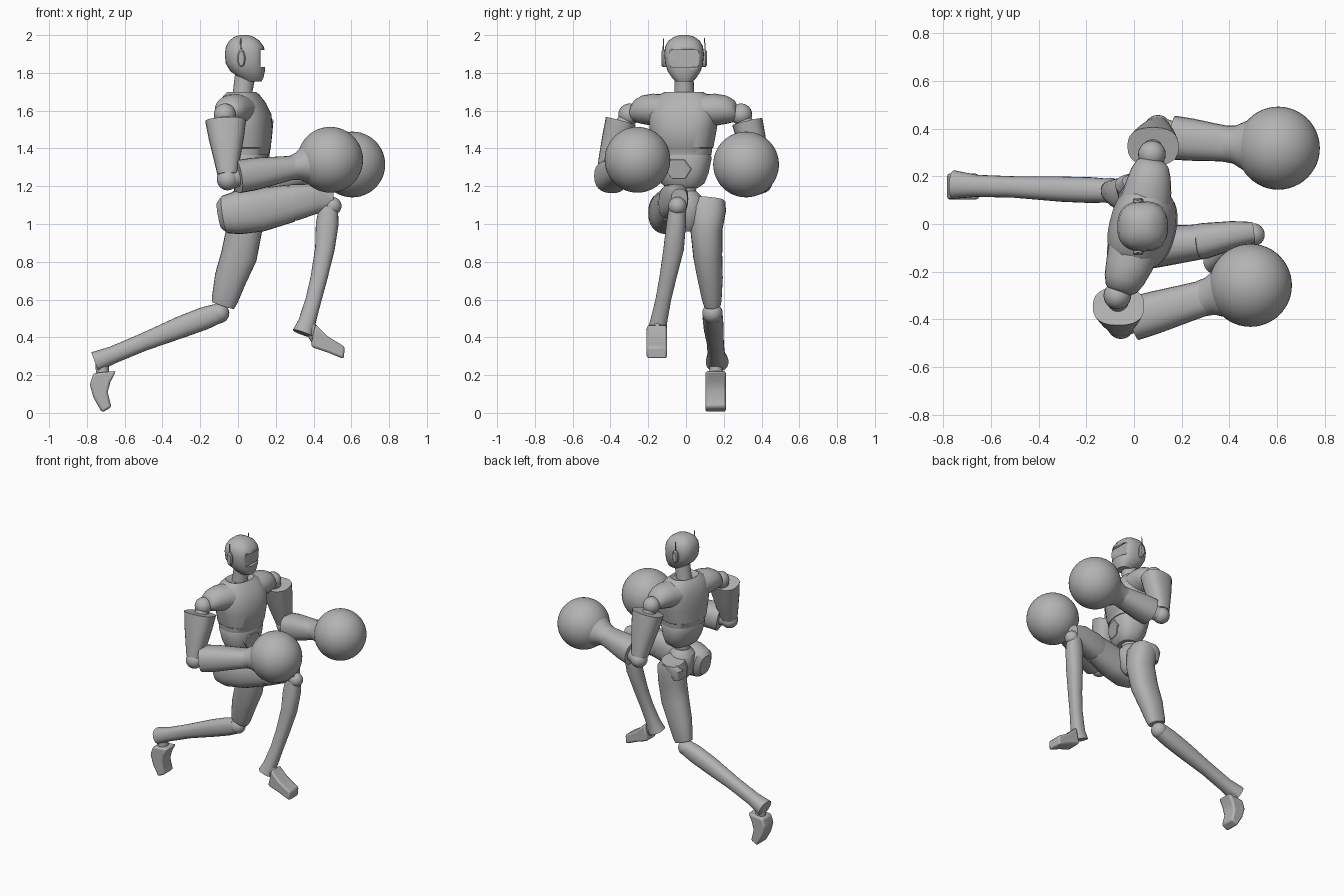
import bpy, bmesh, math
from mathutils import Vector, Matrix

if "Cube" in bpy.data.objects:
    bpy.data.objects.remove(bpy.data.objects["Cube"], do_unlink=True)

grey = bpy.data.materials.new("plain grey")
grey.use_nodes = True
grey.diffuse_color = (0.45, 0.45, 0.45, 1)
bsdf = next(n for n in grey.node_tree.nodes if n.type == 'BSDF_PRINCIPLED')
bsdf.inputs["Base Color"].default_value = grey.diffuse_color


def finish(name, bm, matrix=None, angle=35):
    bmesh.ops.recalc_face_normals(bm, faces=bm.faces)
    mesh = bpy.data.meshes.new(name)
    bm.to_mesh(mesh)
    bm.free()
    if matrix:
        mesh.transform(matrix)
    mesh.materials.append(grey)
    obj = bpy.data.objects.new(name, mesh)
    bpy.context.collection.objects.link(obj)
    bpy.ops.object.select_all(action='DESELECT')
    obj.select_set(True)
    bpy.context.view_layer.objects.active = obj
    bpy.ops.object.shade_smooth_by_angle(angle=math.radians(angle))
    return obj


def loft(name, rings, side=(0, 1, 0), tangent=None, power=2.0, n=24, matrix=None):
    """Skin rings of (x, y, z, half width along side, half thickness)."""
    bm = bmesh.new()
    pts = [Vector(r[:3]) for r in rings]
    loops = []
    for i, r in enumerate(rings):
        t = Vector(tangent) if tangent else pts[min(i + 1, len(pts) - 1)] - pts[max(i - 1, 0)]
        t.normalize()
        u = Vector(side)
        u = (u - t * u.dot(t)).normalized()
        v = t.cross(u)
        loop = []
        for k in range(n):
            c, s = math.cos(math.tau * k / n), math.sin(math.tau * k / n)
            pu = math.copysign(abs(c) ** (2 / power), c) * r[3]
            pv = math.copysign(abs(s) ** (2 / power), s) * r[4]
            loop.append(bm.verts.new(pts[i] + u * pu + v * pv))
        loops.append(loop)
    for a, b in zip(loops, loops[1:]):
        for k in range(n):
            bm.faces.new((a[k], a[(k + 1) % n], b[(k + 1) % n], b[k]))
    bm.faces.new(loops[0])
    bm.faces.new(loops[-1])
    return finish(name, bm, matrix)


def ball(name, centre, radius, segments=24):
    bm = bmesh.new()
    bmesh.ops.create_uvsphere(bm, u_segments=segments, v_segments=segments // 2, radius=radius)
    return finish(name, bm, Matrix.Translation(centre))


def prism(name, outline, y0, y1, bevel=0.0, matrix=None):
    """Extrude an outline in x and z from y0 to y1."""
    bm = bmesh.new()
    face = bm.faces.new([bm.verts.new((x, y0, z)) for x, z in outline])
    new = bmesh.ops.extrude_face_region(bm, geom=[face])["geom"]
    bmesh.ops.translate(bm, vec=(0, y1 - y0, 0), verts=[g for g in new if isinstance(g, bmesh.types.BMVert)])
    obj = finish(name, bm, matrix)
    if bevel:
        mod = obj.modifiers.new("soft edges", 'BEVEL')
        mod.width, mod.segments = bevel, 2
    return obj


UP = (0, 0, 1)

# Head with a recessed visor
head = loft("head", [
    (.075, -.01, 1.755, .045, .05), (.07, -.01, 1.775, .065, .065), (.05, -.01, 1.81, .088, .092),
    (.04, -.01, 1.85, .1, .105), (.038, -.01, 1.9, .105, .108), (.036, -.01, 1.94, .1, .1),
    (.034, -.01, 1.97, .083, .08), (.032, -.01, 1.99, .055, .053), (.032, -.01, 2, .025, .025),
], tangent=UP, power=2.5, n=32)
cutter = prism("visor_cutter", [(.119, 1.83), (.3, 1.83), (.3, 1.92), (.119, 1.92)], -.2, .2)
cutter.hide_render = True
cutter.hide_set(True)
cut = head.modifiers.new("visor recess", 'BOOLEAN')
cut.operation, cut.object, cut.solver = 'DIFFERENCE', cutter, 'EXACT'
for s, label in ((1, "left"), (-1, "right")):
    loft(label + "_ear_pad", [(.017, -.01 + s * .09, 1.877, .047, .022),
                              (.017, -.01 + s * .113, 1.877, .047, .022),
                              (.017, -.01 + s * .12, 1.877, .038, .015)], side=UP, tangent=(0, 1, 0))
    loft(label + "_antenna", [(.015, -.01 + s * .112, 1.9, .004, .006),
                              (.015, -.01 + s * .108, 1.985, .002, .003)], n=8)
loft("neck", [(.02, -.01, 1.64, .06, .06), (.025, -.01, 1.7, .052, .052),
              (.04, -.01, 1.8, .05, .055)], tangent=UP)

# Torso, turned a little toward the right arm
twist = Matrix.Translation((.025, -.012, 0)) @ Matrix.Rotation(math.radians(-14), 4, 'Z')
loft("chest", [
    (.01, 0, 1.365, .148, .125), (.01, 0, 1.4, .152, .13), (.01, 0, 1.405, .158, .134),
    (.012, 0, 1.5, .177, .14), (.008, 0, 1.58, .185, .137), (0, 0, 1.64, .17, .115),
    (-.005, 0, 1.68, .14, .09), (-.005, 0, 1.7, .1, .072), (0, 0, 1.685, .07, .06),
], tangent=UP, power=2.4, n=32, matrix=twist)
loft("abdomen", [
    (.025, 0, 1.19, .08, .06), (.022, 0, 1.215, .115, .085), (.016, 0, 1.27, .135, .108),
    (.01, 0, 1.35, .15, .122), (.01, 0, 1.375, .14, .115),
], tangent=UP, power=2.4, n=32, matrix=twist)
hexagon = [(0.072 * math.cos(k * math.pi / 3), 0.06 * math.sin(k * math.pi / 3)) for k in range(6)]
prism("belly_plate", hexagon, -.1, .006, .003,
      twist @ Matrix.Translation((.122, 0, 1.29)) @ Matrix.Rotation(math.radians(10), 4, 'Y')
      @ Matrix.Rotation(math.radians(-90), 4, 'Z'))
for s, label in ((1, "left"), (-1, "right")):
    loft(label + "_shoulder_yoke", [
        (0, s * .08, 1.595, .09, .11), (-.005, s * .17, 1.605, .085, .098), (-.01, s * .23, 1.605, .075, .085),
        (-.012, s * .27, 1.598, .058, .068), (-.012, s * .288, 1.59, .035, .045),
    ], side=UP, tangent=(0, 1, 0), matrix=twist)

# Waist and hips
loft("spine", [(.03, 0, 1.06, .06, .06), (.03, 0, 1.14, .05, .05), (.04, -.005, 1.24, .065, .06)], tangent=UP)
loft("pelvis", [(.03, .01, .96, .03, .04), (.03, .01, 1.0, .075, .075), (.03, .005, 1.08, .1, .09),
                (.03, 0, 1.14, .09, .085), (.03, 0, 1.175, .055, .055)], tangent=UP)

# Arms: shoulder, flared sleeve, elbow, flared forearm and round glove
arms = {
    "right": dict(shoulder=(-.07, -.3, 1.58), sleeve=(-.065, -.345, 1.545), elbow=(-.055, -.425, 1.235),
                  cuff=(-.005, -.398, 1.25), wrist=(.3, -.308, 1.3), glove=(.488, -.257, 1.34)),
    "left": dict(shoulder=(.075, .292, 1.58), sleeve=(.08, .325, 1.54), elbow=(.1, .4, 1.22),
                 cuff=(.165, .362, 1.24), wrist=(.4, .335, 1.285), glove=(.605, .318, 1.315)),
}
for label, joint in arms.items():
    p = {k: Vector(v) for k, v in joint.items()}
    ball(label + "_shoulder_ball", p["shoulder"], .058)
    loft(label + "_upper_arm", [(*p["shoulder"], .045, .045), (*p["sleeve"].lerp(p["elbow"], .3), .045, .045)])
    loft(label + "_sleeve", [
        (*p["sleeve"], .082, .108), (*p["sleeve"].lerp(p["elbow"], .3), .076, .093),
        (*p["sleeve"].lerp(p["elbow"], .65), .066, .07), (*p["sleeve"].lerp(p["elbow"], .92), .055, .053),
    ], power=2.5)
    ball(label + "_elbow_ball", p["elbow"], .057)
    loft(label + "_elbow_link", [(*p["elbow"], .05, .05), (*p["cuff"].lerp(p["wrist"], .3), .05, .05)])
    loft(label + "_forearm", [
        (*p["cuff"], .092, .088), (*p["cuff"].lerp(p["wrist"], .3), .089, .086),
        (*p["cuff"].lerp(p["wrist"], .7), .08, .072), (*p["wrist"], .074, .062),
    ], power=2.4)
    loft(label + "_glove_cuff", [
        (*p["wrist"].lerp(p["glove"], -.1), .076, .064), (*p["wrist"].lerp(p["glove"], .1), .08, .074),
        (*p["wrist"].lerp(p["glove"], .4), .112, .11),
    ])
    ball(label + "_glove", p["glove"], .174, 48)

# Right leg, raised in front
loft("right_thigh", [
    (-.098, -.085, 1.045, .05, .07), (-.07, -.09, 1.05, .085, .1), (0, -.1, 1.06, .1, .115),
    (.12, -.092, 1.075, .086, .115), (.28, -.075, 1.11, .073, .1),
], power=2.3)
loft("right_knee_guard", [(.26, -.076, 1.105, .074, .088), (.3, -.07, 1.115, .075, .097),
                          (.42, -.045, 1.135, .058, .078), (.5, -.035, 1.13, .044, .055)], power=2.5)
ball("right_knee_ball", (.5, -.045, 1.095), .048)
loft("right_shin", [
    (.48, -.045, 1.09, .045, .05), (.472, -.052, 1.0, .052, .06), (.46, -.065, .87, .054, .052),
    (.43, -.095, .72, .045, .045), (.4, -.12, .6, .041, .042), (.365, -.145, .48, .045, .046),
    (.343, -.155, .42, .055, .056),
], power=2.3)
loft("right_ankle", [(.37, -.15, .47, .035, .035), (.42, -.155, .39, .035, .035)])
prism("right_foot", [(.385, .355), (.41, .47), (.475, .405), (.565, .35), (.56, .285), (.475, .32), (.4, .345)],
      -.208, -.1, .012)

# Left leg, pushing off behind
loft("left_thigh", [
    (.02, .12, 1.13, .085, .07), (.03, .115, 1.08, .098, .095), (.033, .108, .97, .085, .095),
    (.005, .115, .83, .077, .096), (-.04, .128, .71, .067, .085), (-.07, .137, .6, .052, .07),
    (-.08, .14, .57, .045, .062),
], power=2.3)
loft("left_hip_flap", [(-.04, .14, 1.02, .05, .03), (-.01, .165, 1.09, .045, .07),
                       (.01, .18, 1.12, .03, .06)], tangent=UP)
ball("left_knee_ball", (-.1, .14, .528), .054)
loft("left_shin", [
    (-.11, .14, .525, .05, .053), (-.18, .142, .5, .054, .06), (-.3, .146, .455, .053, .058),
    (-.5, .155, .375, .045, .047), (-.66, .16, .308, .046, .046), (-.755, .165, .27, .06, .055),
], power=2.3)
loft("left_ankle", [(-.72, .16, .27, .035, .035), (-.715, .158, .17, .035, .035)])
prism("left_foot", [(-.785, .15), (-.765, .21), (-.645, .222), (-.675, .165), (-.69, .11), (-.67, .03),
                    (-.72, .002), (-.765, .08)], .102, .212, .012)
